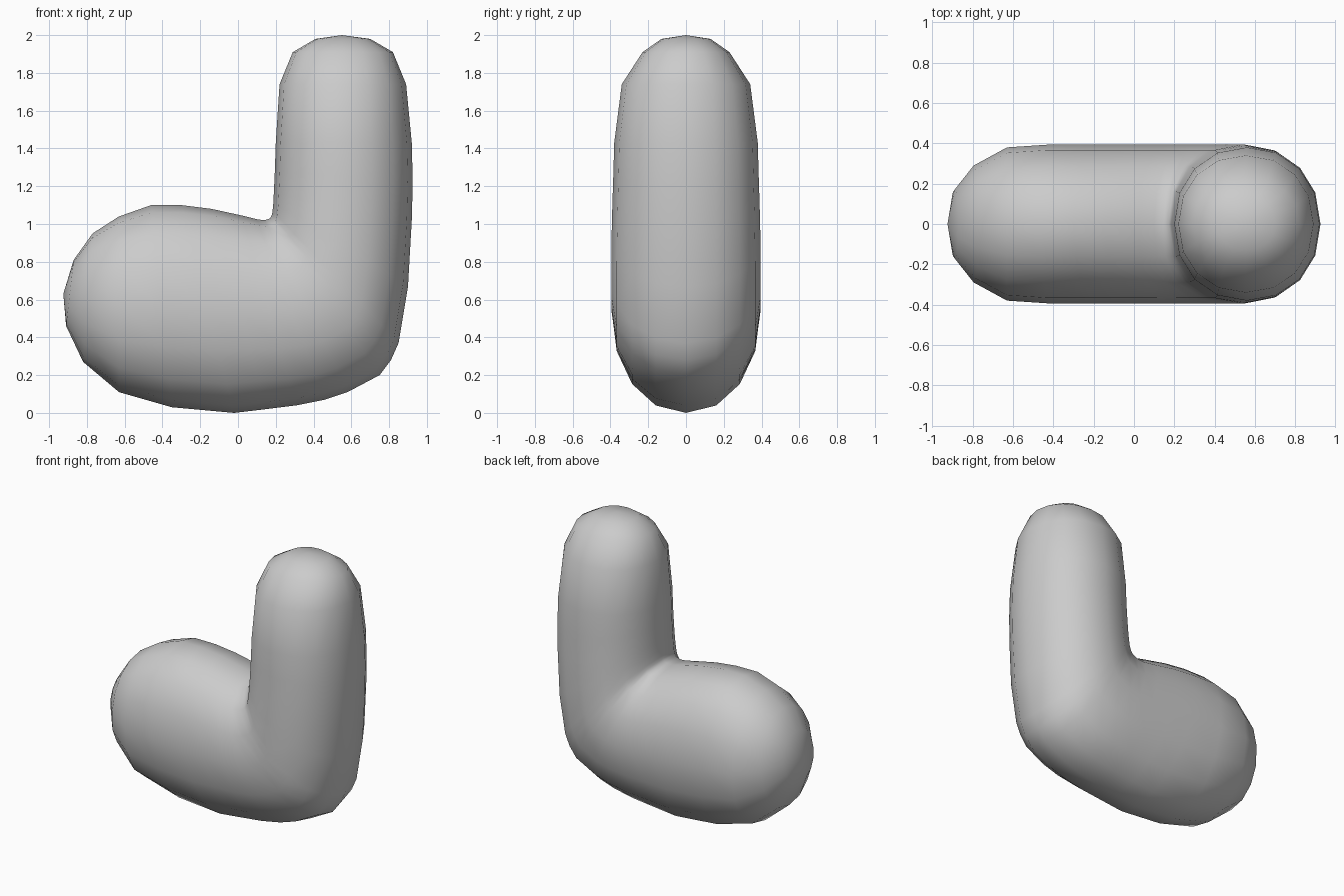
import bpy, bmesh, math

if "Cube" in bpy.data.objects:
    bpy.data.objects.remove(bpy.data.objects["Cube"])

SIDES = 16

# Cross-sections along the bent tube, foot tip to top:
# (outer x, outer z, inner x, inner z, half width in y)
SECTIONS = [
    (-.91, .46, -.87, .81, .17),
    (-.82, .27, -.77, .95, .29),
    (-.63, .11, -.63, 1.04, .38),
    (-.35, .03, -.46, 1.10, .395),
    (-.02, .00, -.30, 1.10, .395),
    (.15, .02, -.14, 1.08, .395),
    (.31, .04, .02, 1.045, .395),
    (.46, .07, .10, 1.025, .395),
    (.58, .11, .14, 1.02, .395),
    (.75, .20, .17, 1.03, .395),
    (.81, .28, .18, 1.05, .395),
    (.85, .37, .183, 1.07, .395),
    (.90, .67, .187, 1.11, .395),
    (.92, 1.02, .19, 1.17, .39),
    (.925, 1.22, .195, 1.28, .385),
    (.92, 1.43, .20, 1.43, .38),
    (.89, 1.74, .22, 1.74, .34),
    (.82, 1.91, .29, 1.91, .23),
    (.70, 1.98, .41, 1.98, .13),
]
FOOT_TIP = (-.925, 0, .63)
TOP_TIP = (.55, 0, 2.0)


def soft(v):
    # slightly squared circle
    return math.copysign(abs(v) ** .94, v)


def ring(bm, ox, oz, ix, iz, w):
    verts = []
    for k in range(SIDES):
        a = 2 * math.pi * k / SIDES
        t = (1 + soft(math.cos(a))) / 2
        verts.append(bm.verts.new((ix + (ox - ix) * t, w * soft(math.sin(a)), iz + (oz - iz) * t)))
    return verts


# Loft the rings and close both rounded ends
bm = bmesh.new()
rings = [ring(bm, *s) for s in SECTIONS]
for a, b in zip(rings, rings[1:]):
    for k in range(SIDES):
        n = (k + 1) % SIDES
        bm.faces.new((a[k], a[n], b[n], b[k]))
for tip, r in ((FOOT_TIP, rings[0]), (TOP_TIP, rings[-1])):
    v = bm.verts.new(tip)
    for k in range(SIDES):
        bm.faces.new((v, r[k], r[(k + 1) % SIDES]))
bmesh.ops.recalc_face_normals(bm, faces=bm.faces[:])
for f in bm.faces:
    f.smooth = True

mesh = bpy.data.meshes.new("bent_body")
bm.to_mesh(mesh)
bm.free()
bpy.context.collection.objects.link(bpy.data.objects.new("bent_body", mesh))
